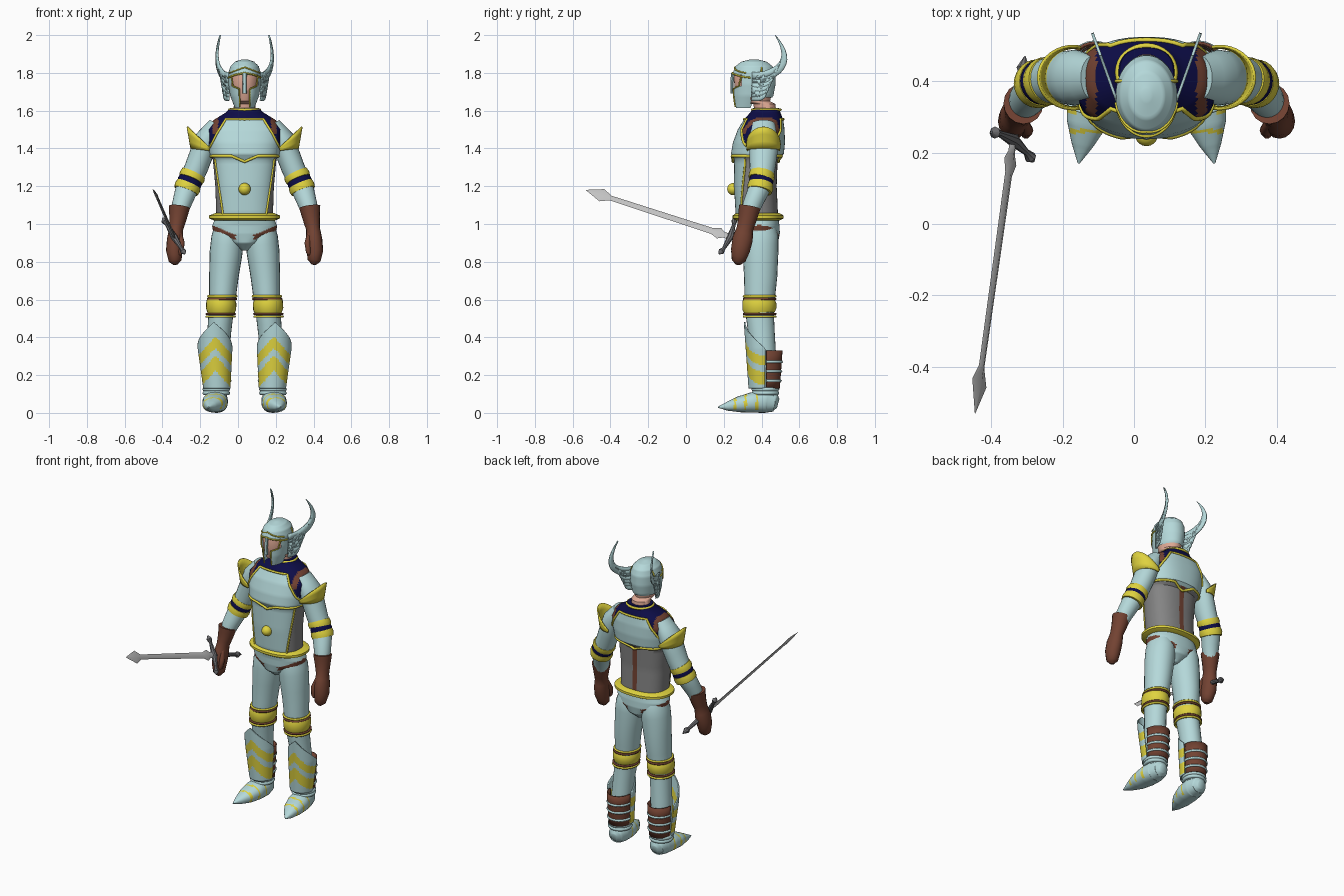
import bpy, bmesh, math
from mathutils import Vector

if "Cube" in bpy.data.objects:
    bpy.data.objects.remove(bpy.data.objects["Cube"])

CX = 0.035  # body centre line


def material(name, col):
    m = bpy.data.materials.new(name)
    m.diffuse_color = (*col, 1)
    m.use_nodes = True
    m.node_tree.nodes["Principled BSDF"].inputs["Base Color"].default_value = m.diffuse_color
    return m


M = {k: material(n, c) for k, n, c in [
    ('cyan', 'pale blue armour', (0.46, 0.69, 0.70)), ('yellow', 'gold trim', (0.74, 0.65, 0.05)),
    ('navy', 'navy cloth', (0.004, 0.004, 0.065)), ('brown', 'brown leather', (0.17, 0.055, 0.032)),
    ('grey', 'grey mail', (0.23, 0.23, 0.23)), ('skin', 'skin', (0.74, 0.40, 0.30)),
    ('steel', 'blade steel', (0.55, 0.55, 0.55)), ('dark', 'dark steel', (0.16, 0.16, 0.17))]}


def finish(bm, name, mat, rule=None, thick=0):
    keys = [mat]
    bmesh.ops.recalc_face_normals(bm, faces=bm.faces[:])
    if rule:
        dead = []
        for f in bm.faces:
            c = f.calc_center_median()
            k = rule(c.x - CX, c.y, c.z)
            if k is None:
                dead.append(f)
                continue
            if k not in keys:
                keys.append(k)
            f.material_index = keys.index(k)
        bmesh.ops.delete(bm, geom=dead, context='FACES')
    me = bpy.data.meshes.new(name)
    bm.to_mesh(me)
    bm.free()
    for k in keys:
        me.materials.append(M[k])
    ob = bpy.data.objects.new(name, me)
    bpy.context.collection.objects.link(ob)
    if thick:
        mod = ob.modifiers.new('thickness', 'SOLIDIFY')
        mod.thickness, mod.offset = thick, 0
    bpy.ops.object.select_all(action='DESELECT')
    ob.select_set(True)
    bpy.context.view_layer.objects.active = ob
    bpy.ops.object.shade_smooth_by_angle(angle=math.radians(40))
    return ob


def loft(name, rings, mat, n=24, p=2.0, sub=1, side=None, flat=False, ref=(1, 0, 0), rule=None):
    """Skin elliptic rings (x, y, z, a, b); with side=+-1 x is measured out from the body centre."""
    if side:
        rings = [(CX + side * r[0], *r[1:]) for r in rings]
    R = []
    for a, b in zip(rings, rings[1:]):
        R += [[u + (w - u) * i / sub for u, w in zip(a, b)] for i in range(sub)]
    R.append(list(rings[-1]))
    bm, loops = bmesh.new(), []
    for i, r in enumerate(R):
        t = Vector(R[min(i + 1, len(R) - 1)][:3]) - Vector(R[max(i - 1, 0)][:3])
        t = Vector((0, 0, 1)) if flat else t.normalized()
        u = Vector(ref)
        u = (u - t * u.dot(t)).normalized()
        v = t.cross(u)
        ring = []
        for k in range(n):
            c, s = math.cos(k * math.tau / n), math.sin(k * math.tau / n)
            c, s = (math.copysign(abs(q) ** (2 / p), q) for q in (c, s))
            ring.append(bm.verts.new(Vector(r[:3]) + u * c * r[3] + v * s * r[4]))
        loops.append(ring)
    for a, b in zip(loops, loops[1:]):
        for k in range(n):
            bm.faces.new((a[k], a[(k + 1) % n], b[(k + 1) % n], b[k]))
    bm.faces.new(loops[0])
    bm.faces.new(loops[-1])
    return finish(bm, name, mat, rule)


def sheet(name, f, nu, nv, mat, rule=None, thick=0.008):
    bm = bmesh.new()
    g = [[bm.verts.new(f(i / nu, j / nv)) for j in range(nv + 1)] for i in range(nu + 1)]
    for i in range(nu):
        for j in range(nv):
            bm.faces.new((g[i][j], g[i + 1][j], g[i + 1][j + 1], g[i][j + 1]))
    return finish(bm, name, mat, rule, thick)


def tube(name, pts, r, mat, cyclic=False):
    cu = bpy.data.curves.new(name, 'CURVE')
    cu.dimensions, cu.bevel_depth, cu.bevel_resolution, cu.use_fill_caps = '3D', r, 1, True
    sp = cu.splines.new('POLY')
    sp.points.add(len(pts) - 1)
    for q, c in zip(sp.points, pts):
        q.co = (*c, 1)
    sp.use_cyclic_u = cyclic
    cu.materials.append(M[mat])
    ob = bpy.data.objects.new(name, cu)
    bpy.context.collection.objects.link(ob)
    bpy.ops.object.select_all(action='DESELECT')
    ob.select_set(True)
    bpy.context.view_layer.objects.active = ob
    bpy.ops.object.convert(target='MESH')


def on_surface(table, p, pts, face, push=0.002, steps=8):
    """Lay a path of (x offset, z) points on a flat-ring loft; face -1 is front, +1 back."""
    out = []
    for (x0, z0), (x1, z1) in zip(pts, pts[1:]):
        for i in range(steps + 1):
            x, z = x0 + (x1 - x0) * i / steps, z0 + (z1 - z0) * i / steps
            for a, b in zip(table, table[1:]):
                if a[0] <= z <= b[0]:
                    k = (z - a[0]) / (b[0] - a[0])
                    cy, rx, ry = (a[j] + (b[j] - a[j]) * k for j in (1, 2, 3))
            q = min(1, abs(x) / rx)
            out.append((CX + x, cy + face * (push + ry * (1 - q ** p) ** (1 / p)), z))
    return out


# torso: chest and back plates, navy shoulders, grey mail sides
T = [(1.00, .385, .155, .10), (1.05, .375, .150, .112), (1.20, .367, .155, .113), (1.34, .370, .168, .115),
     (1.37, .378, .185, .140), (1.43, .386, .195, .138), (1.50, .398, .200, .124), (1.55, .41, .165, .105),
     (1.59, .42, .10, .08), (1.615, .425, .075, .068)]


def torso_rule(x, y, z):
    x = abs(x)
    if z < 1.355:
        if y < .36:
            return 'cyan' if x < .115 + (z - 1.05) * .145 else 'grey'
        return 'brown' if x < .014 else 'grey'
    if z < 1.555 - max(0, x - .10) * 1.6:
        return 'cyan'
    return 'brown' if .14 < x < .17 and z > 1.48 else 'navy'


loft('torso', [(CX, r[1], r[0], r[2], r[3]) for r in T], 'cyan', 96, 2.4, 6, flat=True, rule=torso_rule)
for f, nm in ((-1, 'front'), (1, 'back')):
    top = [(-.187, 1.40), (-.15, 1.475), (-.10, 1.555), (.10, 1.555), (.15, 1.475), (.187, 1.40)]
    low = [(-.18, 1.36), (-.07, 1.36), (0, 1.33), (.07, 1.36), (.18, 1.36)]
    tube(nm + '_plate_top_trim', on_surface(T, 2.4, top, f), .007, 'yellow')
    tube(nm + '_plate_lower_trim', on_surface(T, 2.4, low, f, .005), .008, 'yellow')
for s in (-1, 1):
    tube('belly_plate_trim', on_surface(T, 2.4, [(s * .158, 1.345), (s * .115, 1.05)], -1), .006, 'yellow')
circle = [(math.cos(a * math.tau / 32), math.sin(a * math.tau / 32)) for a in range(32)]
tube('collar_trim', [(CX + .08 * c, .425 + .074 * s, 1.605) for c, s in circle], .008, 'yellow', True)
loft('belly_boss', [(CX, .25 - .032 * math.cos(a * math.pi / 10), 1.185, .032 * math.sin(a * math.pi / 10) + 1e-4,
     .032 * math.sin(a * math.pi / 10) + 1e-4) for a in range(11)], 'yellow')
loft('belt', [(CX, .38, 1.018, .160, .115), (CX, .382, 1.030, .188, .135), (CX, .382, 1.045, .188, .135),
     (CX, .38, 1.058, .155, .114)], 'yellow', 48, 2.3, flat=True)
loft('hips', [(CX, .39, .86, .02, .05), (CX, .39, .90, .085, .097), (CX, .39, .95, .165, .107),
     (CX, .388, .99, .172, .107), (CX, .38, 1.04, .152, .108)], 'cyan', 72, 2.2, 8, flat=True,
     rule=lambda x, y, z: 'brown' if abs(x) > .05 and abs(z - .93 - (abs(x) - .05) * .42) < .013 else 'cyan')

# head and helmet
loft('head', [(CX, .425, 1.55, .06, .058), (CX, .415, 1.635, .057, .058), (CX, .36, 1.65, .058, .085),
     (CX, .357, 1.70, .074, .098), (CX, .357, 1.78, .079, .104), (CX, .357, 1.82, .07, .09)], 'skin', 32, flat=True)
H = [(1.615, .335, .052, .082), (1.68, .355, .077, .108), (1.74, .36, .086, .114), (1.80, .36, .086, .112),
     (1.835, .36, .075, .098), (1.86, .36, .050, .066), (1.872, .36, .012, .015)]


def helmet_rule(x, y, z):
    x = abs(x)
    if y < .34 and 1.715 < z < 1.79 and .004 < x < .07 and z > 1.70 + x * .5:
        return None
    if (y < .34 and z <= 1.715 and x < .026) or (z < 1.665 and y > .345):
        return None
    return 'cyan'


loft('helmet', [(CX, r[1], r[0], r[2], r[3]) for r in H], 'cyan', 72, 2, 6, flat=True, rule=helmet_rule)
loft('nose_guard', [(CX, .243, 1.69, .012, .008), (CX, .243, 1.74, .010, .008), (CX, .248, 1.80, .012, .01)],
     'cyan', 8)
brow = [(-.085, 1.775), (-.05, 1.79), (0, 1.80), (.05, 1.79), (.085, 1.775)]
tube('brow_trim', on_surface(H, 2, brow, -1), .005, 'yellow')
tube('forehead_trim', on_surface(H, 2, [(-.08, 1.80), (0, 1.83), (.08, 1.80)], -1), .004, 'yellow')
tube('crown_trim', [(CX + .086 * math.cos(a * math.pi / 16), .40, 1.775 + .085 * math.sin(a * math.pi / 16))
     for a in range(17)], .005, 'yellow')
for s in (-1, 1):
    edge = [(s * .07, 1.78), (s * .062, 1.73), (s * .028, 1.715), (s * .026, 1.62)]
    tube('cheek_trim', on_surface(H, 2, edge, -1), .004, 'yellow')

    # helmet wings: stacked feathers and a tall curved horn
    def feather(name, P0, P1, P2, w):
        P0, P1, P2 = map(Vector, (P0, P1, P2))

        def f(u, v):
            c = P0 * (1 - u) ** 2 + P1 * 2 * u * (1 - u) + P2 * u * u
            t = ((P1 - P0) * (1 - u) + (P2 - P1) * u).normalized()
            c = c + Vector((-t.y, t.x)) * (v - .5) * w * (1 - .97 * u ** 1.6)
            return (CX + s * (.085 + (c.x - .35) * .36), c.x, c.y)
        sheet(name, f, 12, 2, 'cyan')
    for i in range(7):
        feather('wing_feather', (.35, 1.672 + .019 * i), (.415 + .012 * i, 1.655 + .022 * i),
                (.425 + .013 * i, 1.70 + .029 * i), .036)
    feather('wing_horn', (.37, 1.77), (.605, 1.82), (.472, 2.0), .055)

for s in (-1, 1):
    # arms, shoulder pads, bands and gloves
    loft('arm', [(.15, .41, 1.53, .04, .06), (.20, .41, 1.45, .062, .078), (.225, .41, 1.38, .063, .075),
         (.255, .405, 1.30, .062, .068), (.29, .40, 1.22, .06, .06), (.312, .38, 1.17, .058, .056),
         (.335, .35, 1.10, .05, .05), (.35, .33, 1.04, .04, .044)], 'cyan', side=s, sub=2)

    def pad(u, v):
        a = (u - .5) * 3.6
        c, d = math.cos(a), math.sin(a)
        return (CX + s * (.205 + (.078 + .02 * v) * c), .41 + (.084 + .004 * v) * d, 1.39 + .01 * c + v * (.035 + .08 * c))
    sheet('shoulder_pad', pad, 20, 3, 'yellow')
    for nm, z0, z1, x0, y0, k, m in (('upper_arm_band', 1.268, 1.235, .27, .403, .066, 'yellow'),
                                     ('arm_band_cloth', 1.24, 1.205, .283, .401, .062, 'navy'),
                                     ('lower_arm_band', 1.212, 1.175, .295, .396, .066, 'yellow')):
        loft(nm, [(x0, y0, z0, k, k), (x0 + .008, y0 - .003, (z0 + z1) / 2, k + .004, k + .003),
             (x0 + .015, y0 - .007, z1, k, k)], m, side=s)
    loft('glove', [(.345, .337, 1.09, .056, .058), (.353, .326, 1.03, .046, .049), (.362, .312, .975, .037, .044),
         (.368, .30, .92, .043, .054), (.372, .288, .86, .044, .05), (.368, .278, .805, .034, .036),
         (.364, .276, .785, .012, .012)], 'brown', 16, side=s, sub=2)
    loft('thumb', [(.345, .285, .95, .014, .016), (.333, .262, .90, .016, .017), (.338, .252, .85, .013, .014),
         (.342, .25, .835, .004, .004)], 'brown', 10, side=s)

    # legs, knees, shins and feet
    loft('leg', [(.085, .39, 1.0, .07, .08), (.09, .395, .93, .086, .095), (.098, .395, .85, .087, .094),
         (.11, .395, .72, .078, .088), (.118, .39, .60, .07, .08), (.125, .39, .53, .066, .075),
         (.135, .40, .42, .063, .07), (.145, .41, .28, .063, .068), (.15, .42, .16, .056, .06),
         (.15, .42, .09, .056, .06)], 'cyan', side=s, sub=2)
    loft('knee_guard', [(.12, .39, .605, .072, .082), (.123, .388, .585, .08, .09), (.125, .388, .55, .08, .09),
         (.127, .39, .525, .07, .079)], 'yellow', side=s)
    for z, x, m in ((.617, .118, 'yellow'), (.51, .127, 'yellow'), (.603, .12, 'brown'), (.524, .126, 'brown')):
        tube('knee_trim', [(CX + s * x + .074 * c, .39 + .083 * d, z) for c, d in circle], .007, m, True)

    def shin(u, v):
        z = .13 + .35 * v
        a = (u * 2 - 1) * 1.75 * min(1, 1.0 - (z - .34) / .14)
        return (CX + s * (.147 + .016 * v) + (.068 + .02 * min(1, v / .6)) * math.sin(a),
                .405 - (.07 + .025 * v) * math.cos(a), z)

    def chevron(x, y, z):
        q = z + .1 * abs(abs(x) - .155) / .085
        return 'yellow' if .345 < q < .405 or .225 < q < .305 else 'cyan'
    sheet('shin_guard', shin, 32, 48, 'cyan', chevron)
    sheet('calf_guard', lambda u, v: (CX + s * .147 + (.064 + .008 * v) * math.cos(u * math.pi),
          .425 + (.068 + .014 * v) * math.sin(u * math.pi), .13 + .2 * v), 16, 4, 'brown')
    for z, k in ((.17, .07), (.22, .073), (.27, .077)):
        tube('calf_strap', [(CX + s * .147 + .07 * math.cos(a * math.pi / 12), .425 + (k + .004)
             * math.sin(a * math.pi / 12), z) for a in range(13)], .008, 'cyan')
    for z in (.125, .105):
        tube('ankle_ring', [(CX + s * .15 + .062 * c, .42 + .062 * d, z) for c, d in circle], .012, 'cyan', True)
    loft('foot', [(.148, .488, .05, .02, .025), (.148, .47, .055, .048, .048), (.15, .42, .06, .062, .06),
         (.157, .35, .055, .067, .054), (.168, .28, .045, .056, .042), (.18, .22, .035, .03, .024),
         (.19, .17, .03, .003, .003)], 'cyan', side=s, sub=8, p=2.3,
         rule=lambda x, y, z: 'yellow' if z > .02 and min(abs(y - q) for q in (.375, .315, .26)) < .006 else 'cyan')

# sword
A, B = Vector((-.305, .47, .855)), Vector((-.445, -.53, 1.18))
G = Vector((.49, -.34, -.80))


def sword(name, rows, mat, n):
    loft(name, [(*(A + (B - A) * t), a, b) for t, a, b in rows], mat, n, ref=G)


sword('sword_blade', [(.23, .018, .008), (.27, .018, .008), (.295, .034, .009), (.33, .019, .008), (.87, .015, .007),
      (.915, .04, .008), (1, .001, .001)], 'steel', 4)
sword('sword_grip', [(.04, .011, .011), (.13, .014, .014), (.235, .012, .012)], 'dark', 8)
sword('sword_pommel', [(0, .002, .002), (.035, .02, .02), (.055, .01, .01)], 'dark', 8)
C = A + (B - A) * .235
F = (B - A).normalized()
loft('sword_guard', [(*(C + G * .12 * t + F * .02 * t * t), w, w) for t, w in
     ((-1, .004), (-.85, .017), (-.65, .009), (0, .018), (.65, .009), (.85, .017), (1, .004))], 'dark', 8)
